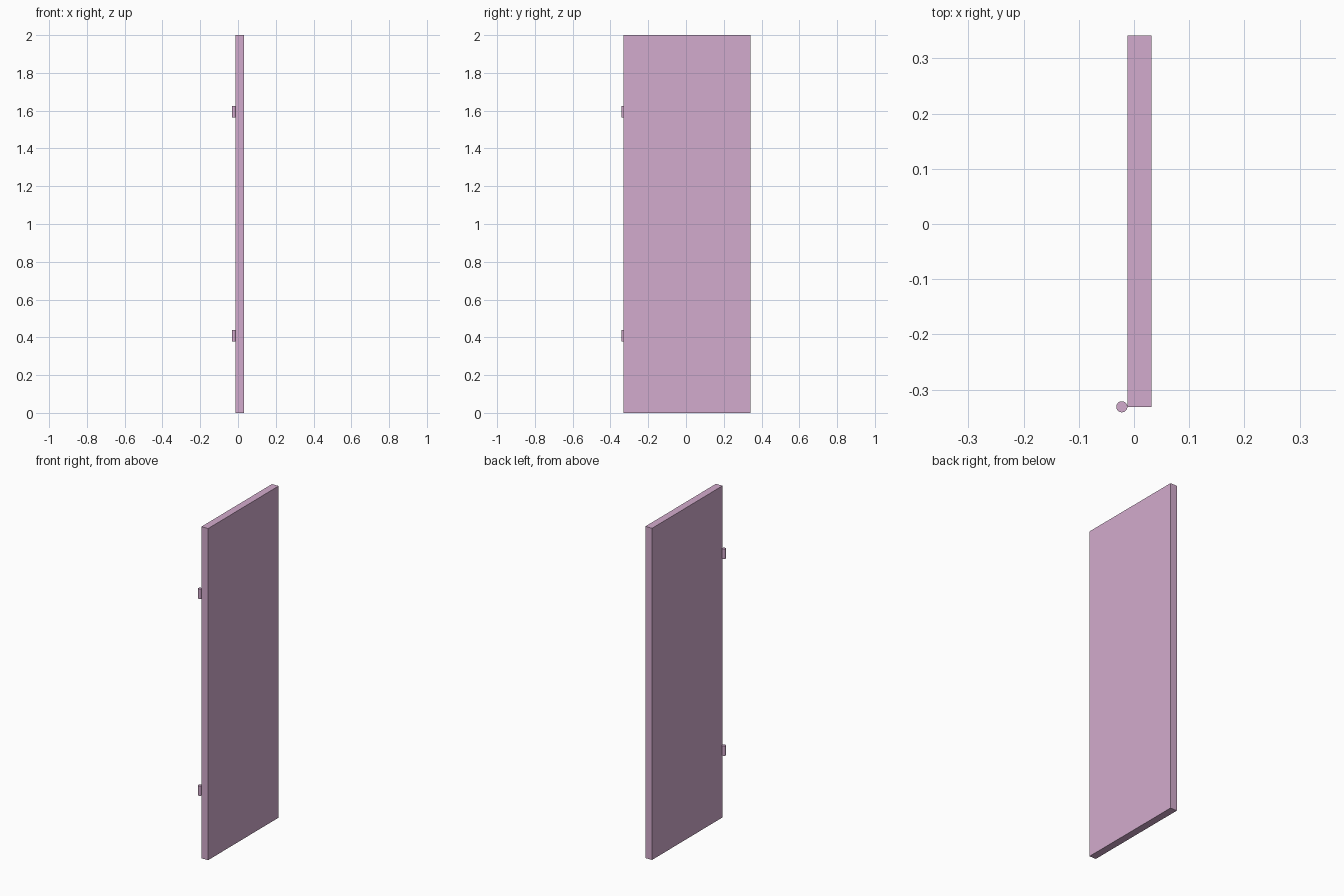
import bpy

if "Cube" in bpy.data.objects:
    bpy.data.objects.remove(bpy.data.objects["Cube"])

# Shared purple paint
paint = bpy.data.materials.new("purple_paint")
paint.diffuse_color = (0.65, 0.41, 0.61, 1)
paint.use_nodes = True
paint.node_tree.nodes["Principled BSDF"].inputs["Base Color"].default_value = paint.diffuse_color


def finish(name):
    obj = bpy.context.object
    obj.name = name
    obj.data.materials.append(paint)
    return obj


# Door slab
bpy.ops.mesh.primitive_cube_add(size=1, location=(0.01, 0.005, 1))
slab = finish("door_panel")
slab.scale = (0.044, 0.672, 2)
bpy.ops.object.transform_apply(location=False, rotation=False, scale=True)

# Hinge barrels on the back edge of the slab
for label, z in (("lower", 0.408), ("upper", 1.595)):
    bpy.ops.mesh.primitive_cylinder_add(vertices=32, radius=0.01, depth=0.06,
                                        location=(-0.022, -0.331, z))
    finish(label + "_hinge")
    bpy.ops.object.shade_smooth_by_angle()
